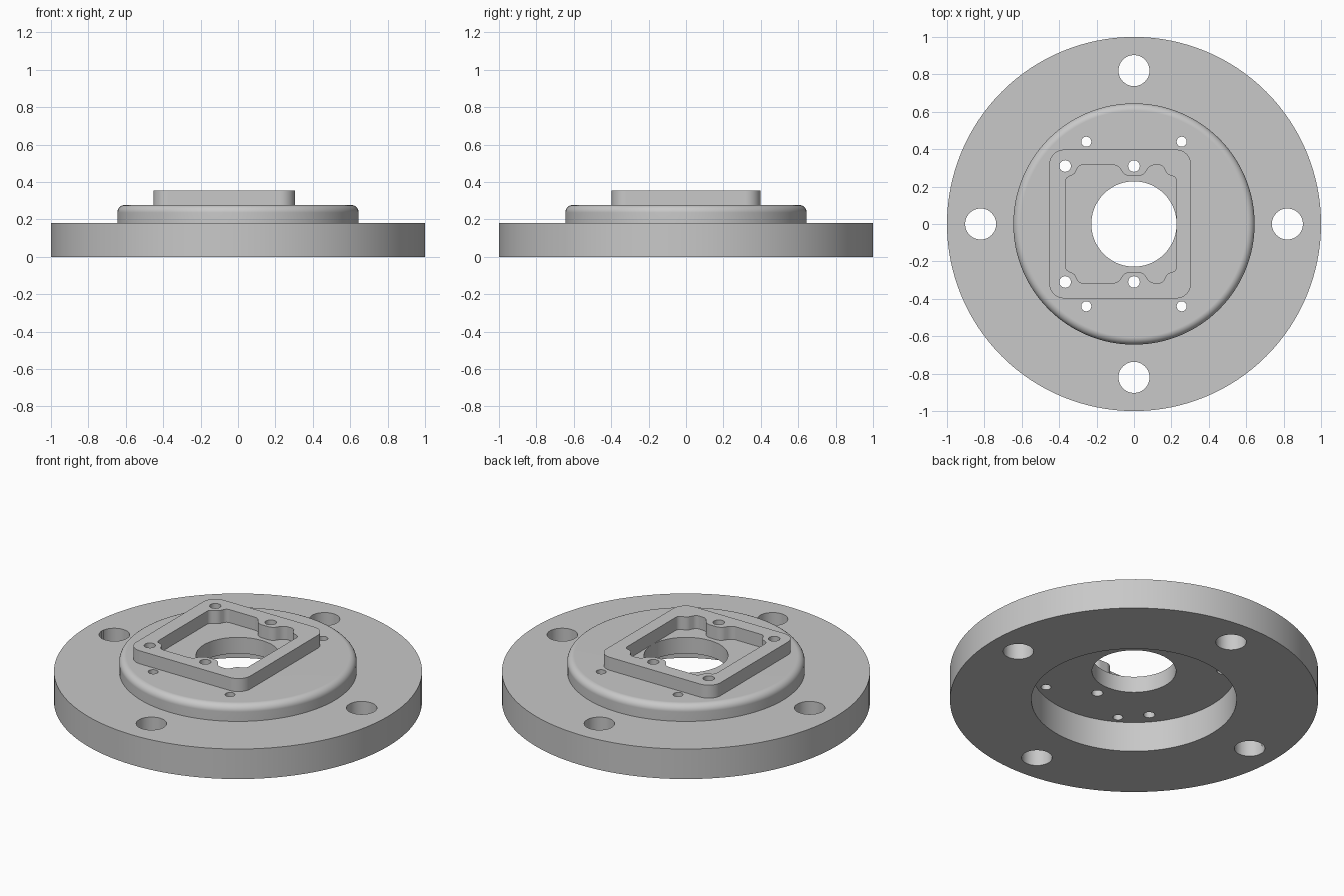
import bpy, bmesh, math
from mathutils import Vector

cube = bpy.data.objects.get("Cube")
if cube:
    bpy.data.objects.remove(cube, do_unlink=True)

# Single machined-metal colour
metal = bpy.data.materials.new("light grey metal")
metal.use_nodes = True
GREY = (0.58, 0.58, 0.58, 1)
metal.diffuse_color = GREY
metal.node_tree.nodes["Principled BSDF"].inputs["Base Color"].default_value = GREY


def finish_mesh(name, bm):
    bmesh.ops.recalc_face_normals(bm, faces=bm.faces)
    mesh = bpy.data.meshes.new(name)
    bm.to_mesh(mesh)
    bm.free()
    obj = bpy.data.objects.new(name, mesh)
    bpy.context.collection.objects.link(obj)
    mesh.materials.append(metal)
    return obj


def fillet(corners, steps=8):
    """Round each (x, y, radius) corner of a closed outline."""
    out = []
    n = len(corners)
    for i, (x, y, r) in enumerate(corners):
        p = Vector((x, y))
        a = (Vector(corners[i - 1][:2]) - p).normalized()
        b = (Vector(corners[(i + 1) % n][:2]) - p).normalized()
        if r == 0:
            out.append(p)
            continue
        half = a.angle(b) / 2
        centre = p + (a + b).normalized() * (r / math.sin(half))
        start = p + a * (r / math.tan(half)) - centre
        end = p + b * (r / math.tan(half)) - centre
        sweep = start.angle(end)
        for k in range(steps + 1):
            t = k / steps
            out.append(centre + (start * math.sin((1 - t) * sweep)
                                 + end * math.sin(t * sweep)) / math.sin(sweep))
    return out


def prism(name, outline, z0, z1):
    bm = bmesh.new()
    face = bm.faces.new([bm.verts.new((p.x, p.y, z0)) for p in outline])
    top = bmesh.ops.extrude_face_region(bm, geom=[face])["geom"]
    bmesh.ops.translate(bm, vec=(0, 0, z1 - z0),
                        verts=[v for v in top if isinstance(v, bmesh.types.BMVert)])
    return finish_mesh(name, bm)


def lathe(name, profile, segments=128):
    bm = bmesh.new()
    rings = [[bm.verts.new((p.x * math.cos(a), p.x * math.sin(a), p.y)) for p in profile]
             for a in (2 * math.pi * i / segments for i in range(segments))]
    n = len(profile)
    for i in range(segments):
        r, s = rings[i], rings[(i + 1) % segments]
        for j in range(n):
            k = (j + 1) % n
            bm.faces.new((r[j], s[j], s[k], r[k]))
    return finish_mesh(name, bm)


def cut(obj, cutter):
    mod = obj.modifiers.new("cut", "BOOLEAN")
    mod.operation = "DIFFERENCE"
    mod.solver = "EXACT"
    mod.object = cutter
    bpy.context.view_layer.objects.active = obj
    bpy.ops.object.modifier_apply(modifier=mod.name)


def smooth(obj):
    bpy.ops.object.select_all(action="DESELECT")
    obj.select_set(True)
    bpy.context.view_layer.objects.active = obj
    bpy.ops.object.shade_smooth_by_angle(angle=math.radians(30))
    mod = obj.modifiers.new("flat_normals", "WEIGHTED_NORMAL")
    mod.keep_sharp = True
    bpy.ops.object.modifier_apply(modifier=mod.name)


# Flange with raised boss, central bore and recessed underside
BOSS_TOP = 0.277
flange = lathe("flange", fillet([
    (0.228, 0.18, 0), (0.228, BOSS_TOP, 0), (0.645, BOSS_TOP, 0.04), (0.645, 0.18, 0),
    (1, 0.18, 0), (1, 0, 0), (0.557, 0, 0), (0.557, 0.18, 0)]))

# Offset rounded square frame
x0, x1, y1 = -0.453, 0.305, 0.398
frame = prism("square_frame", fillet([
    (x1, -y1, 0.08), (x1, y1, 0.08), (x0, y1, 0.08), (x0, -y1, 0.08)]), BOSS_TOP - 0.003, 0.355)

# Pocket with rounded lugs around the screw holes
half = [(0.228, 0.25, 0.03), (0.178, 0.265, 0.04), (0.152, 0.315, 0.03),
        (0.085, 0.315, 0.045), (0.048, 0.256, 0.05),
        (-0.048, 0.256, 0.05), (-0.085, 0.315, 0.045),
        (-0.296, 0.315, 0.03), (-0.318, 0.265, 0.04), (-0.365, 0.248, 0.03)]
pocket = prism("pocket_cutter", fillet(half + [(x, -y, r) for x, y, r in reversed(half)]), 0.2, 0.5)
cut(frame, pocket)

# Drilled holes: flange bolts, frame screws, boss screws
holes = [(0.82, 0, 0.083), (-0.82, 0, 0.083), (0, 0.82, 0.083), (0, -0.82, 0.083)]
for s in (1, -1):
    holes += [(0, s * 0.31, 0.031), (-0.368, s * 0.31, 0.031),
              (0.255, s * 0.44, 0.027), (-0.255, s * 0.44, 0.027)]
cutters = [pocket]
for x, y, r in holes:
    sides = 48 if r > 0.05 else 24
    circle = [Vector((x + r * math.cos(2 * math.pi * i / sides),
                      y + r * math.sin(2 * math.pi * i / sides))) for i in range(sides)]
    drill = prism("hole_cutter", circle, -0.1, 0.5)
    cutters.append(drill)
    cut(flange, drill)
    if r == 0.031:
        cut(frame, drill)

for c in cutters:
    bpy.data.objects.remove(c, do_unlink=True)
for part in (flange, frame):
    smooth(part)
